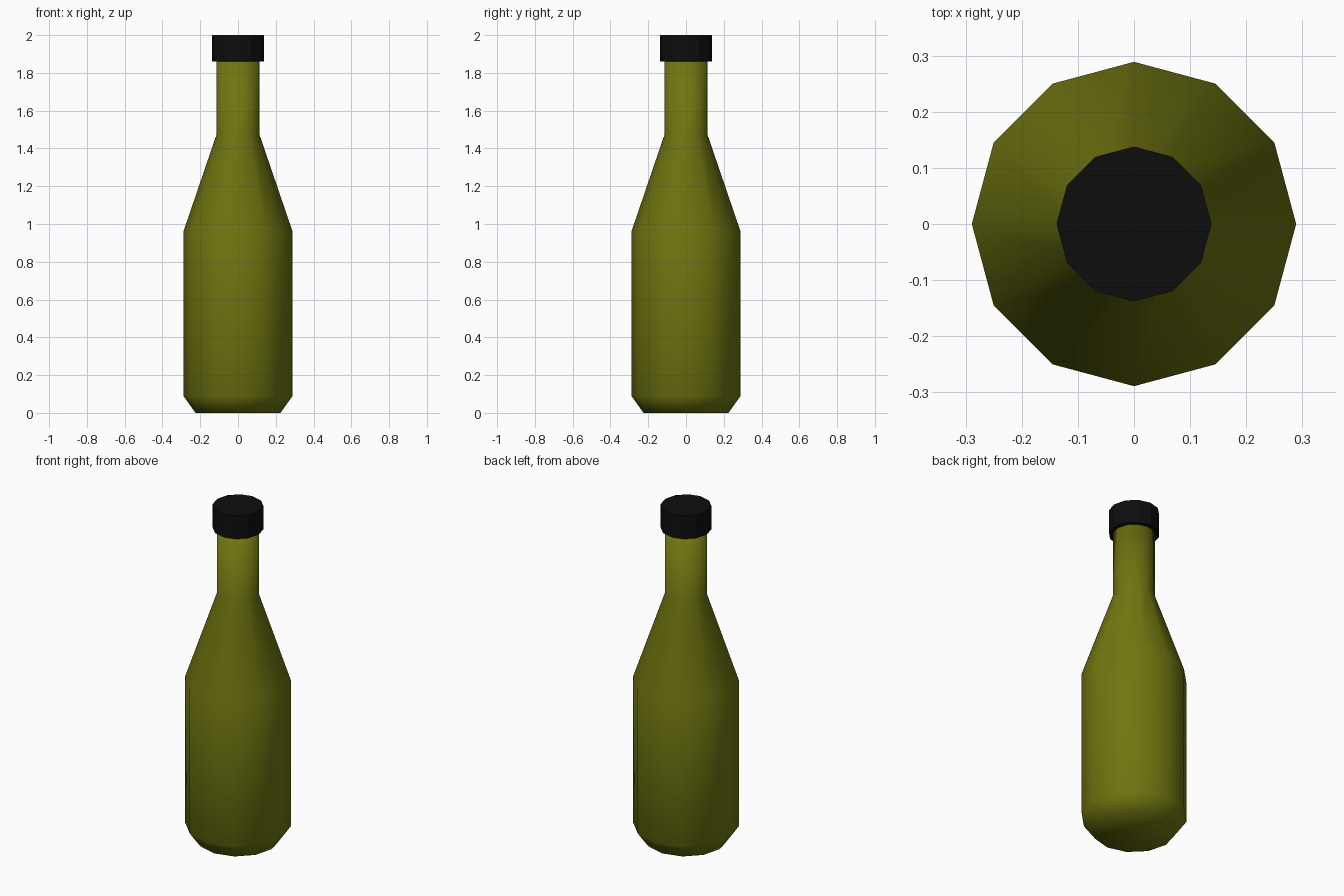
import bpy, bmesh, math

if "Cube" in bpy.data.objects:
    bpy.data.objects.remove(bpy.data.objects["Cube"])

SIDES = 12


def material(name, rgb):
    m = bpy.data.materials.new(name)
    m.diffuse_color = (*rgb, 1)
    m.use_nodes = True
    m.node_tree.nodes["Principled BSDF"].inputs["Base Color"].default_value = m.diffuse_color
    return m


def lathe(name, profile, mat, smooth):
    """Closed 12-sided solid turned from (radius, height) points."""
    bm = bmesh.new()
    rings = [[bm.verts.new((r * math.cos(2 * math.pi * i / SIDES),
                            r * math.sin(2 * math.pi * i / SIDES), z))
              for i in range(SIDES)] for r, z in profile]
    for a, b in zip(rings, rings[1:]):
        for i in range(SIDES):
            j = (i + 1) % SIDES
            bm.faces.new((a[i], a[j], b[j], b[i]))
    bm.faces.new(rings[0][::-1])
    bm.faces.new(rings[-1])
    for f in bm.faces:
        f.smooth = smooth
    mesh = bpy.data.meshes.new(name)
    bm.to_mesh(mesh)
    bm.free()
    mesh.materials.append(mat)
    obj = bpy.data.objects.new(name, mesh)
    bpy.context.collection.objects.link(obj)
    return obj


green = material("olive_glass", (0.16, 0.18, 0.005))
black = material("black_cap", (0.004, 0.004, 0.004))

# Glass body with chamfered base, sloped shoulder and straight neck
lathe("bottle_body", [(0.225, 0), (0.289, 0.09), (0.289, 0.96),
                      (0.115, 1.47), (0.115, 1.87)], green, True)

# Screw cap
lathe("bottle_cap", [(0.138, 1.86), (0.138, 2.0)], black, False)
